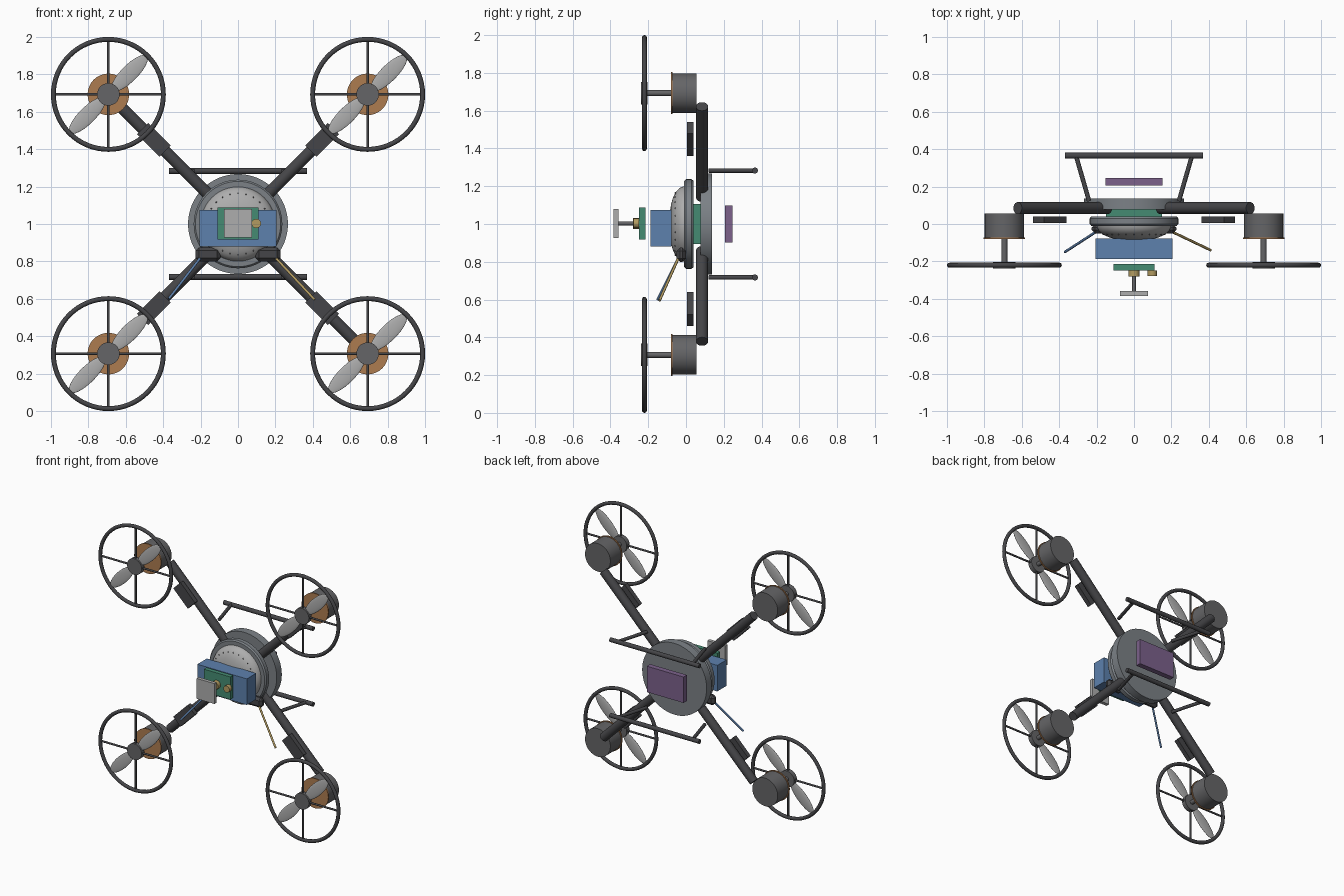
import bpy, bmesh
from math import pi, cos, sin, sqrt
from mathutils import Vector, Matrix

if "Cube" in bpy.data.objects:
    bpy.data.objects.remove(bpy.data.objects["Cube"])

CZ = 1.0  # height of the craft centre


def mat(name, col):
    m = bpy.data.materials.new(name)
    m.diffuse_color = (*col, 1)
    m.use_nodes = True
    m.node_tree.nodes["Principled BSDF"].inputs["Base Color"].default_value = m.diffuse_color
    return m


DARK = mat("dark_grey", (0.06, 0.06, 0.065))
MID = mat("mid_grey", (0.13, 0.13, 0.135))
PLATE = mat("plate_grey", (0.2, 0.22, 0.24))
LIGHT = mat("light_grey", (0.42, 0.42, 0.42))
COPPER = mat("copper", (0.42, 0.2, 0.08))
BLUE = mat("blue", (0.11, 0.22, 0.42))
GREEN = mat("green", (0.06, 0.26, 0.17))
PURPLE = mat("purple", (0.2, 0.12, 0.26))
BRASS = mat("brass", (0.45, 0.33, 0.12))


def finish(o, name, m, smooth=True):
    o.name = name
    o.data.materials.append(m)
    if smooth:
        bpy.ops.object.shade_smooth_by_angle(angle=0.7)
    return o


def box(name, x, y, z, m, bevel=0.0, rot=0.0):
    """box from ranges (lo, hi) per axis, turned about y by rot"""
    c = [(a + b) / 2 for a, b in (x, y, z)]
    bpy.ops.mesh.primitive_cube_add(size=1, location=c)
    o = bpy.context.object
    o.scale = [b - a for a, b in (x, y, z)]
    bpy.ops.object.transform_apply(location=False, rotation=False, scale=True)
    o.rotation_euler = (0, rot, 0)
    if bevel:
        b = o.modifiers.new("bevel", 'BEVEL')
        b.width = bevel
        b.segments = 1
    return finish(o, name, m, False)


def rod(name, a, b, r, m, sides=32):
    """cylinder between two points"""
    a, b = Vector(a), Vector(b)
    bpy.ops.mesh.primitive_cylinder_add(vertices=sides, radius=r, depth=(b - a).length,
                                        location=(a + b) / 2)
    o = bpy.context.object
    o.rotation_euler = (b - a).to_track_quat('Z', 'Y').to_euler()
    return finish(o, name, m)


def disc(name, x, z, r, y0, y1, m, sides=48):
    return rod(name, (x, y0, z), (x, y1, z), r, m, sides)


def lathe(name, profile, m, steps=48):
    """spin (radius, y) profile about the craft's y axis"""
    bm = bmesh.new()
    vs = [bm.verts.new((r, y, 0)) for r, y in profile]
    es = [bm.edges.new(p) for p in zip(vs, vs[1:])]
    bmesh.ops.spin(bm, geom=vs + es, cent=(0, 0, 0), axis=(0, 1, 0), angle=2 * pi, steps=steps)
    bmesh.ops.remove_doubles(bm, verts=bm.verts, dist=1e-5)
    bmesh.ops.recalc_face_normals(bm, faces=bm.faces)
    me = bpy.data.meshes.new(name)
    bm.to_mesh(me)
    bm.free()
    o = bpy.data.objects.new(name, me)
    bpy.context.collection.objects.link(o)
    bpy.ops.object.select_all(action='DESELECT')
    o.select_set(True)
    bpy.context.view_layer.objects.active = o
    o.location = (0, 0, CZ)
    return finish(o, name, m)


# central body: back plate, circuit board, front ring and dome
disc("back_plate", 0, CZ, 0.267, 0.077, 0.137, PLATE, 64)
box("main_board", (-0.15, 0.15), (0.04, 0.077), (CZ - 0.105, CZ + 0.105), GREEN)
lathe("front_ring", [(0, 0.04), (0.228, 0.04), (0.237, 0.03), (0.237, 0), (0.228, -0.01),
                     (0, -0.01)], PLATE, 64)
lathe("dome", [(0.2, 0.0)] + [(0.2 * cos(t * pi / 20) ** 0.8, -0.087 * sin(t * pi / 20) ** 0.9)
                              for t in range(1, 10)] + [(0, -0.087)], LIGHT)

# small rivets round the dome
for i in range(24):
    a = i * pi / 12
    bpy.ops.mesh.primitive_uv_sphere_add(segments=8, ring_count=6, radius=0.004,
                                         location=(0.165 * cos(a), -0.056, CZ + 0.165 * sin(a)))
    finish(bpy.context.object, "dome_rivet", MID)

# arms with speed controllers, motors and guarded rotors
for sx in (-1, 1):
    for sz in (-1, 1):
        def at(d, y):
            return (sx * d, y, CZ + sz * d)
        rod("arm", at(0.14, 0.085), at(0.622, 0.085), 0.032, DARK)
        cx, _, cz = at(0.45, 0)
        box("speed_controller", (cx - 0.085, cx + 0.085), (0.005, 0.039),
            (cz - 0.042, cz + 0.042), DARK, rot=-sx * sz * pi / 4)
        x, _, z = at(0.693, 0)
        disc("motor", x, z, 0.105, -0.072, 0.055, MID)
        disc("motor_winding", x, z, 0.111, -0.08, -0.071, COPPER)
        disc("motor_shaft", x, z, 0.016, -0.22, -0.075, MID, 20)
        disc("rotor_hub", x, z, 0.06, -0.237, -0.203, MID)
        # guard ring and its cross spokes
        bpy.ops.mesh.primitive_torus_add(major_radius=0.294, minor_radius=0.013, major_segments=64,
                                         minor_segments=12, location=(x, -0.22, z),
                                         rotation=(pi / 2, 0, 0))
        finish(bpy.context.object, "guard_ring", DARK)
        rod("guard_spoke", (x - 0.29, -0.22, z), (x + 0.29, -0.22, z), 0.007, DARK, 12)
        rod("guard_spoke", (x, -0.22, z - 0.29), (x, -0.22, z + 0.29), 0.007, DARK, 12)
        # two flat leaf-shaped blades
        for s in (-1, 1):
            d = s * 0.16 / sqrt(2)
            bpy.ops.mesh.primitive_uv_sphere_add(segments=32, ring_count=16, radius=1,
                                                 location=(x + d, -0.22, z + d),
                                                 rotation=(0, -pi / 4, 0))
            o = bpy.context.object
            o.scale = (0.132, 0.008, 0.044)
            finish(o, "rotor_blade", LIGHT)

# landing skids behind the body
for sz in (-1, 1):
    z = CZ + sz * 0.283
    rod("skid_bar", (-0.37, 0.365, z), (0.37, 0.365, z), 0.016, DARK, 20)
    for sx in (-1, 1):
        rod("skid_leg", (sx * 0.24, 0.122, z), (sx * 0.31, 0.365, z), 0.012, DARK, 20)

# battery pack floating between the skids
box("rear_pack", (-0.152, 0.152), (0.206, 0.246), (CZ - 0.097, CZ + 0.097), PURPLE)

# front payload: blue housing, board, brass fittings and square panel
box("payload_housing", (-0.205, 0.205), (-0.188, -0.077), (CZ - 0.12, CZ + 0.075), BLUE)
box("sensor_board", (-0.11, 0.11), (-0.248, -0.215), (CZ - 0.083, CZ + 0.087), GREEN)
disc("panel_collar", 0, CZ + 0.003, 0.03, -0.28, -0.248, BRASS, 24)
disc("panel_post", 0, CZ + 0.003, 0.01, -0.36, -0.248, MID, 16)
box("sensor_panel", (-0.074, 0.074), (-0.384, -0.358), (CZ - 0.073, CZ + 0.079), LIGHT)
disc("side_connector", 0.098, CZ + 0.003, 0.025, -0.277, -0.248, BRASS, 24)

# antenna mounts and rods
for sx, m, tip in ((-1, BLUE, (-0.37, -0.15, 0.6)), (1, BRASS, (0.41, -0.14, 0.595))):
    box("antenna_mount", (sx * 0.16 - 0.066, sx * 0.16 + 0.066), (-0.05, 0.0),
        (CZ - 0.2, CZ - 0.125), DARK, bevel=0.018)
    rod("antenna", (sx * 0.2, -0.04, 0.82), tip, 0.007, m, 12)
